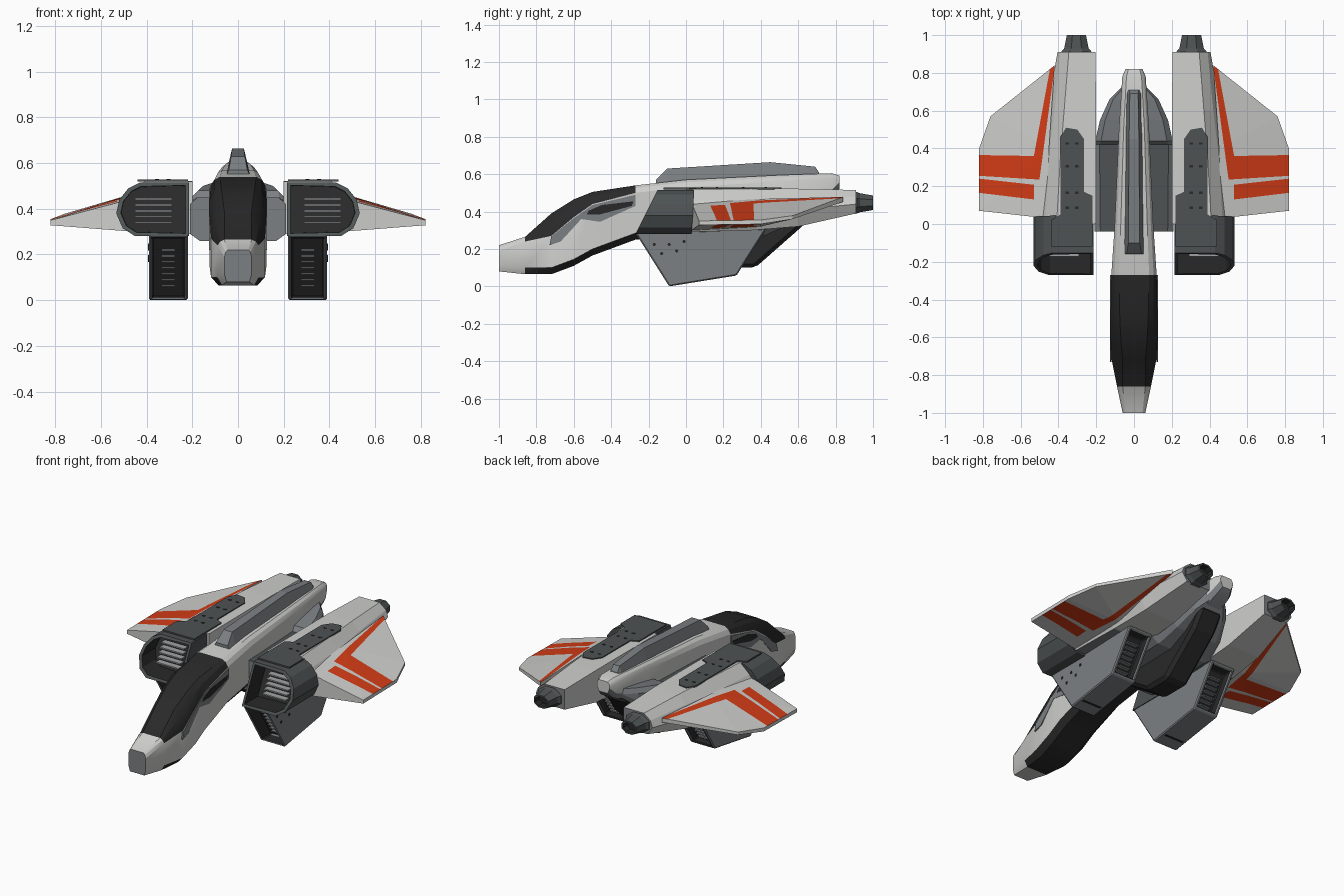
import bpy, bmesh, math
from mathutils import Vector

if "Cube" in bpy.data.objects:
    bpy.data.objects.remove(bpy.data.objects["Cube"])


def mat(name, r, g, b):
    m = bpy.data.materials.new(name)
    m.diffuse_color = (r, g, b, 1)
    m.use_nodes = True
    m.node_tree.nodes["Principled BSDF"].inputs["Base Color"].default_value = m.diffuse_color
    return m


WHITE = mat("hull white", .62, .62, .61)
GREY = mat("panel grey", .20, .215, .225)
DARK = mat("dark grey", .075, .085, .087)
BLACK = mat("black", .022, .022, .022)
ORANGE = mat("stripe orange", .65, .045, .008)
LIGHT = mat("slat grey", .36, .37, .38)


def loft(bm, sections, caps=True):
    """Skin a list of equal-length rings; returns side faces per row and the caps."""
    rings = [[bm.verts.new(p) for p in s] for s in sections]
    n = len(rings[0])
    rows = [[bm.faces.new((a[j], a[(j + 1) % n], b[(j + 1) % n], b[j])) for j in range(n)]
            for a, b in zip(rings, rings[1:])]
    ends = [bm.faces.new(rings[0]), bm.faces.new(rings[-1])] if caps else []
    bmesh.ops.recalc_face_normals(bm, faces=bm.faces[:])
    return rows, ends


def finish(name, bm, mats, mirror=True, bevel=0, smooth=False):
    me = bpy.data.meshes.new(name)
    bm.to_mesh(me)
    bm.free()
    for m in mats:
        me.materials.append(m)
    ob = bpy.data.objects.new(name, me)
    bpy.context.collection.objects.link(ob)
    if smooth:
        bpy.context.view_layer.objects.active = ob
        ob.select_set(True)
        bpy.ops.object.shade_smooth_by_angle(angle=math.radians(25))
        ob.select_set(False)
    if bevel:
        b = ob.modifiers.new("bevel", 'BEVEL')
        b.width, b.segments, b.limit_method = bevel, 1, 'ANGLE'
    if mirror:
        ob.modifiers.new("mirror", 'MIRROR').use_clip = False
    return ob


def prism_x(bm, pts, x0, x1):
    return loft(bm, [[(x, y, z) for y, z in pts] for x in (x0, x1)])


def prism_z(bm, pts, z0, z1):
    return loft(bm, [[(x, y, z) for x, y in pts] for z in (z0, z1)])


def box(bm, x0, x1, y0, y1, z0, z1):
    prism_z(bm, [(x0, y0), (x1, y0), (x1, y1), (x0, y1)], z0, z1)


def recess(bm, face, rim, move, index):
    """Sink an inset opening into a face and paint its inside."""
    bmesh.ops.inset_individual(bm, faces=[face], thickness=rim)
    walls = bmesh.ops.inset_individual(bm, faces=[face], thickness=.002)["faces"]
    bmesh.ops.translate(bm, verts=face.verts[:], vec=Vector(move))
    for f in walls + [face]:
        f.material_index = index


# Fuselage: y, bottom, shoulder, top, then half widths at bottom, side, top
hull = [(-1, .08, .19, .22, .05, .06, .045), (-.86, .065, .24, .265, .07, .09, .06),
        (-.72, .065, .27, .39, .085, .118, .06), (-.6, .11, .37, .465, .09, .124, .07),
        (-.5, .165, .44, .505, .09, .124, .075), (-.27, .25, .50, .54, .09, .12, .08),
        (0, .28, .53, .57, .08, .102, .07), (.5, .36, .56, .595, .06, .08, .055),
        (.78, .48, .575, .605, .045, .062, .04), (.82, .52, .57, .592, .03, .045, .03)]
bm = bmesh.new()
rings = []
for y, zb, zs, zt, wb, w, wt in hull:
    half = [(wb, zb), (w, zb + .035), (w, zs), (w * .6 + wt * .4, zs + .65 * (zt - zs)), (wt, zt)]
    rings.append([(x, y, z) for x, z in half] + [(-x, y, z) for x, z in reversed(half)])
rows, ends = loft(bm, rings)
for i, row in enumerate(rows):
    for j, f in enumerate(row):
        if j in (0, 8, 9) and i >= 1:
            f.material_index = 2 if i < 6 else 1     # underside
        if 2 <= j <= 6 and 1 <= i <= 4:
            f.material_index = 2                     # canopy
ends[0].material_index = 1
finish("fuselage", bm, [WHITE, GREY, BLACK], mirror=False, smooth=True)

# Cheek panels beside the canopy, with a dark slot
bm = bmesh.new()
prism_x(bm, [(-.73, .22), (-.67, .24), (-.56, .36), (-.46, .345), (-.27, .43), (-.27, .49),
             (-.5, .435), (-.6, .365), (-.72, .268)], .118, .126)
finish("cheek_panel", bm, [GREY])
bm = bmesh.new()
prism_x(bm, [(-.53, .385), (-.46, .385), (-.29, .43), (-.28, .455), (-.45, .435), (-.52, .405)],
        .122, .128)
finish("cheek_slot", bm, [BLACK])

# Dorsal spine
bm = bmesh.new()
spine = [(-.16, .54, .055, .57, .04), (-.1, .55, .052, .63, .03), (.45, .57, .048, .664, .026),
         (.69, .59, .04, .64, .022), (.71, .59, .036, .61, .024)]
loft(bm, [[(-a, y, z0), (a, y, z0), (b, y, z1), (-b, y, z1)] for y, z0, a, z1, b in spine])
finish("dorsal_spine", bm, [GREY], mirror=False)

# Centre body joining the nacelles, tapering to the tail
bm = bmesh.new()
body = [(-.04, .21, .26, .45), (.42, .215, .27, .45), (.44, .205, .28, .48), (.55, .18, .33, .50),
        (.66, .13, .41, .515), (.73, .06, .47, .52)]
rows, ends = loft(bm, [[(-w, y, a + .03), (-w * .8, y, a), (w * .8, y, a), (w, y, a + .03),
                        (w, y, b - .03), (w * .85, y, b), (-w * .85, y, b), (-w, y, b - .03)]
                       for y, w, a, b in body])
rows[0][5].material_index = 1
finish("centre_body", bm, [GREY, DARK], mirror=False)

# Dark keel under the belly
bm = bmesh.new()
prism_x(bm, [(-.05, .27), (.2, .1), (.37, .1), (.62, .32), (.7, .44), (0, .44)], -.08, .08)
finish("belly_keel", bm, [BLACK], mirror=False, bevel=.02)

# Nacelles
bm = bmesh.new()
nacelle = [(.0, [(.2, .29), (.46, .29), (.525, .38), (.47, .46), (.41, .52), (.2, .52)]),
           (.35, [(.2, .30), (.44, .30), (.49, .39), (.45, .46), (.39, .522), (.2, .522)]),
           (.6, [(.2, .32), (.42, .32), (.46, .41), (.42, .47), (.37, .522), (.2, .522)]),
           (.91, [(.205, .39), (.37, .39), (.405, .44), (.39, .48), (.345, .515), (.205, .515)])]
rows, ends = loft(bm, [[(x, y, z) for x, z in s] for y, s in nacelle])
for f in (rows[0][0], ends[1]):
    f.material_index = 1
finish("nacelle", bm, [WHITE, GREY])

# Intakes with slanted, hollow mouths
lip = [(.215, .28), (.45, .28), (.505, .315), (.533, .38), (.52, .44), (.48, .49), (.43, .515),
       (.215, .515)]
bm = bmesh.new()
rows, ends = loft(bm, [[(x, -.27 + (z - .28) * .5, z) for x, z in lip],
                       [(x, .03 + (z - .28) * .06, z) for x, z in lip]])
recess(bm, ends[0], .02, (0, .13, 0), 1)
finish("intake", bm, [DARK, BLACK])

# Dark deck panels on the nacelle tops
bm = bmesh.new()
prism_z(bm, [(.22, -.12), (.44, -.12), (.44, .02), (.39, .05), (.39, .46), (.36, .51), (.3, .5),
             (.265, .45), (.265, .17), (.22, .15)], .519, .528)
finish("deck_panel", bm, [DARK])
bm = bmesh.new()
for y in (.08, .16, .30, .42):
    for x in (.295, .345):
        box(bm, x, x + .018, y, y + .012, .526, .53)
finish("deck_vents", bm, [BLACK])

# Lower ducts: slanted boxes open at front and back
bm = bmesh.new()
rows, ends = prism_x(bm, [(-.27, .285), (-.09, 0), (.27, .058), (.43, .31)], .22, .39)
front, back = rows[0][0], rows[0][2]
recess(bm, front, .018, (0, .1, 0), 1)
recess(bm, back, .03, (0, -.06, 0), 1)
finish("lower_duct", bm, [GREY, BLACK], bevel=.008)

# Rivets on the duct sides
bm = bmesh.new()
for y, z in ((-.17, .225), (-.09, .225), (-.01, .24), (-.13, .175), (-.05, .19)):
    prism_x(bm, [(y + .009 * math.cos(k * math.pi / 3), z + .009 * math.sin(k * math.pi / 3))
                 for k in range(6)], .386, .393)
finish("duct_rivets", bm, [BLACK])

# Slats inside every opening
bm = bmesh.new()
for k in range(5):
    z = .335 + .026 * k
    y = -.27 + (z - .28) * .5 + .07
    box(bm, .29, .45, y, y + .04, z, z + .008)
finish("intake_slats", bm, [LIGHT])
bm = bmesh.new()
for k in range(7):
    z = .06 + .026 * k
    y = -.27 + (.285 - z) * .63
    box(bm, .275, .335, y + .06, y + .095, z, z + .007)
    z = .1 + .024 * k
    y = .27 + (z - .058) * .635
    box(bm, .265, .345, y - .055, y - .03, z, z + .008)
finish("duct_slats", bm, [GREY])

# Exhaust nozzles: collar, cone and hollow end
bm = bmesh.new()
cone = [(.89, .088, .066), (.915, .085, .062), (.93, .07, .055), (1, .055, .042)]
rows, ends = loft(bm, [[(.305 + a * math.cos((k + .5) * math.pi / 4), y,
                         .447 + b * math.sin((k + .5) * math.pi / 4)) for k in range(8)]
                       for y, a, b in cone])
recess(bm, ends[1], .01, (0, -.04, 0), 1)
finish("exhaust_nozzle", bm, [DARK, BLACK])

# Wings: plan outline with upper and lower heights, cut along the stripe edges
plan = [(.46, .03, .30, .445), (.82, .07, .328, .35), (.82, .4, .333, .355), (.76, .57, .36, .378),
        (.42, .84, .452, .478), (.45, .4, .32, .468)]
bm = bmesh.new()
low = [bm.verts.new((x, y, a)) for x, y, a, b in plan]
top = [bm.verts.new((x, y, b)) for x, y, a, b in plan]
for ring in (low, top):
    for quad in ((0, 1, 2, 5), (2, 3, 4, 5)):
        bm.faces.new([ring[i] for i in quad])
for i in range(6):
    j = (i + 1) % 6
    bm.faces.new((low[i], low[j], top[j], top[i]))
bmesh.ops.triangulate(bm, faces=bm.faces[:])
bmesh.ops.recalc_face_normals(bm, faces=bm.faces[:])
LINES = {"band_top": ((.53, .36), (.82, .365)), "band_low": ((.50, .235), (.82, .255)),
         "bar_top": ((.53, .208), (.82, .24)), "bar_low": ((.53, .13), (.82, .165)),
         "bar_end": ((.53, .2), (.53, .1)),
         "spar_in": ((.50, .24), (.42, .83)), "spar_out": ((.53, .36), (.445, .82))}
for (ax, ay), (bx, by) in LINES.values():
    bmesh.ops.bisect_plane(bm, geom=bm.verts[:] + bm.edges[:] + bm.faces[:], dist=1e-5,
                           plane_co=(ax, ay, 0), plane_no=(ay - by, bx - ax, 0))


def left(line, c):
    (ax, ay), (bx, by) = LINES[line]
    return (bx - ax) * (c.y - ay) - (by - ay) * (c.x - ax) > 0


for f in bm.faces:
    c = f.calc_center_median()
    outer = not left("spar_in", c)
    band = left("band_low", c) and not left("band_top", c) and outer
    spar = left("band_low", c) and outer and left("spar_out", c)
    bar = left("bar_low", c) and not left("bar_top", c) and left("bar_end", c)
    f.material_index = int((band or spar or bar) and abs(f.normal.z) > .3)
finish("wing", bm, [WHITE, ORANGE])
